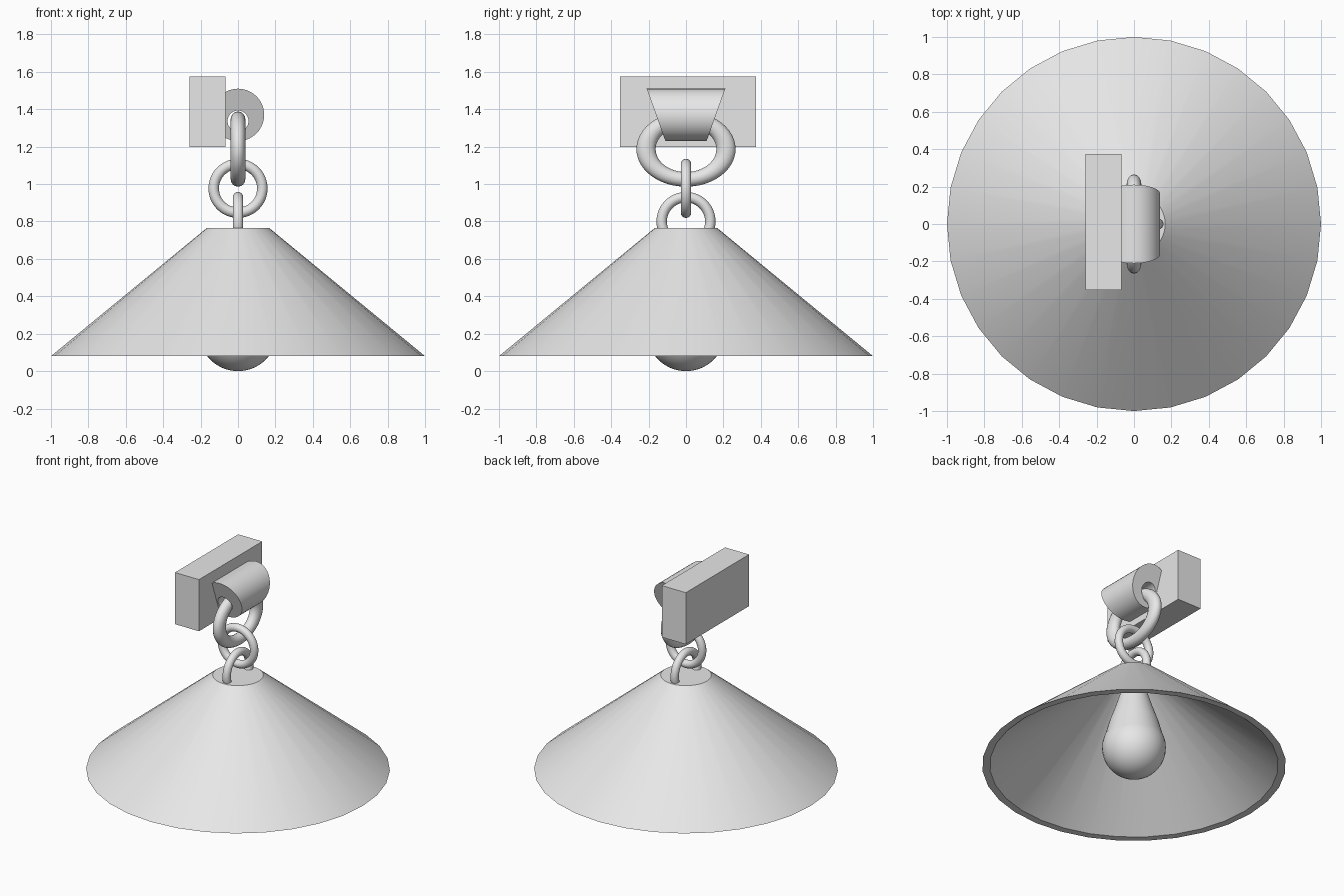
import bpy, bmesh, math
from mathutils import Matrix

cube = bpy.data.objects.get("Cube")
if cube:
    bpy.data.objects.remove(cube, do_unlink=True)

grey = bpy.data.materials.new("light_grey")
grey.use_nodes = True
grey.diffuse_color = (0.8, 0.8, 0.8, 1)
grey.node_tree.nodes["Principled BSDF"].inputs["Base Color"].default_value = (0.8, 0.8, 0.8, 1)


def finish(name, bm, smooth=True):
    bmesh.ops.remove_doubles(bm, verts=bm.verts, dist=0.0001)
    bmesh.ops.recalc_face_normals(bm, faces=bm.faces)
    mesh = bpy.data.meshes.new(name)
    bm.to_mesh(mesh)
    bm.free()
    mesh.materials.append(grey)
    if smooth:
        mesh.shade_smooth()
        mesh.set_sharp_from_angle(angle=math.radians(35))
    obj = bpy.data.objects.new(name, mesh)
    bpy.context.collection.objects.link(obj)
    return obj


def grid_faces(bm, rings):
    """Join a closed series of closed rings with quads."""
    for a, b in zip(rings, rings[1:] + rings[:1]):
        for i in range(len(a)):
            j = (i + 1) % len(a)
            bm.faces.new((a[i], a[j], b[j], b[i]))


def lathe(name, profile, steps=32):
    bm = bmesh.new()
    verts = [bm.verts.new((r, 0, z)) for r, z in profile]
    edges = [bm.edges.new(pair) for pair in zip(verts, verts[1:])]
    bmesh.ops.spin(bm, geom=verts + edges, cent=(0, 0, 0), axis=(0, 0, 1),
                   angle=math.tau, steps=steps, use_duplicate=False)
    return finish(name, bm)


def link(name, major, minor, z, turn=0, stretch=1):
    """Chain ring standing in the yz plane, turned about z."""
    bm = bmesh.new()
    rings = []
    for i in range(48):
        a = math.tau * i / 48
        ring = []
        for k in range(16):
            b = math.tau * k / 16
            r = major + minor * math.cos(b)
            ring.append(bm.verts.new((minor * math.sin(b), stretch * r * math.cos(a), r * math.sin(a))))
        rings.append(ring)
    grid_faces(bm, rings)
    bm.transform(Matrix.Translation((0, 0, z)) @ Matrix.Rotation(turn, 4, 'Z'))
    return finish(name, bm)


# Conical shade with a thin wall and closed top
lathe("lamp_shade", [(0, 0.765), (0.167, 0.765), (1, 0.08), (0.95, 0.08), (0.157, 0.733), (0, 0.733)])

# Socket under the shade top
lathe("bulb_socket", [(0, 0.74), (0.15, 0.74), (0.15, 0.695), (0, 0.695)])

# Teardrop bulb: round bottom, straight taper to the neck
radius = 0.21
arc = [math.radians(-90 + 115 * i / 18) for i in range(19)]
profile = [(radius * math.cos(a), radius + radius * math.sin(a)) for a in arc]
profile[0] = (0, 0)
lathe("light_bulb", profile + [(0.163, 0.40), (0.125, 0.51), (0.09, 0.62), (0.08, 0.70), (0, 0.70)])

# Chain, from the shade upwards
link("lower_link", 0.13, 0.028, 0.80)
link("middle_link", 0.13, 0.028, 0.977, turn=math.pi / 2)
link("upper_link", 0.162, 0.039, 1.187, stretch=1.32)

# Round bracket with slanted ends and a straight tunnel for the chain
bm = bmesh.new()
rings = []
for r, zc, side in ((0.14, 1.37, -1), (0.14, 1.37, 1), (0.056, 1.337, 1), (0.056, 1.337, -1)):
    ring = []
    for i in range(40):
        a = math.tau * i / 40
        z = zc + r * math.sin(a)
        ring.append(bm.verts.new((r * math.cos(a), side * (0.11 + 0.1 * (z - 1.23) / 0.28), z)))
    rings.append(ring)
grid_faces(bm, rings)
finish("chain_bracket", bm)

# Wall block behind the bracket
bm = bmesh.new()
bmesh.ops.create_cube(bm, size=1)
bm.transform(Matrix.Translation((-0.163, 0.01, 1.387)) @ Matrix.Diagonal((0.193, 0.726, 0.375, 1)))
finish("wall_block", bm, smooth=False)
